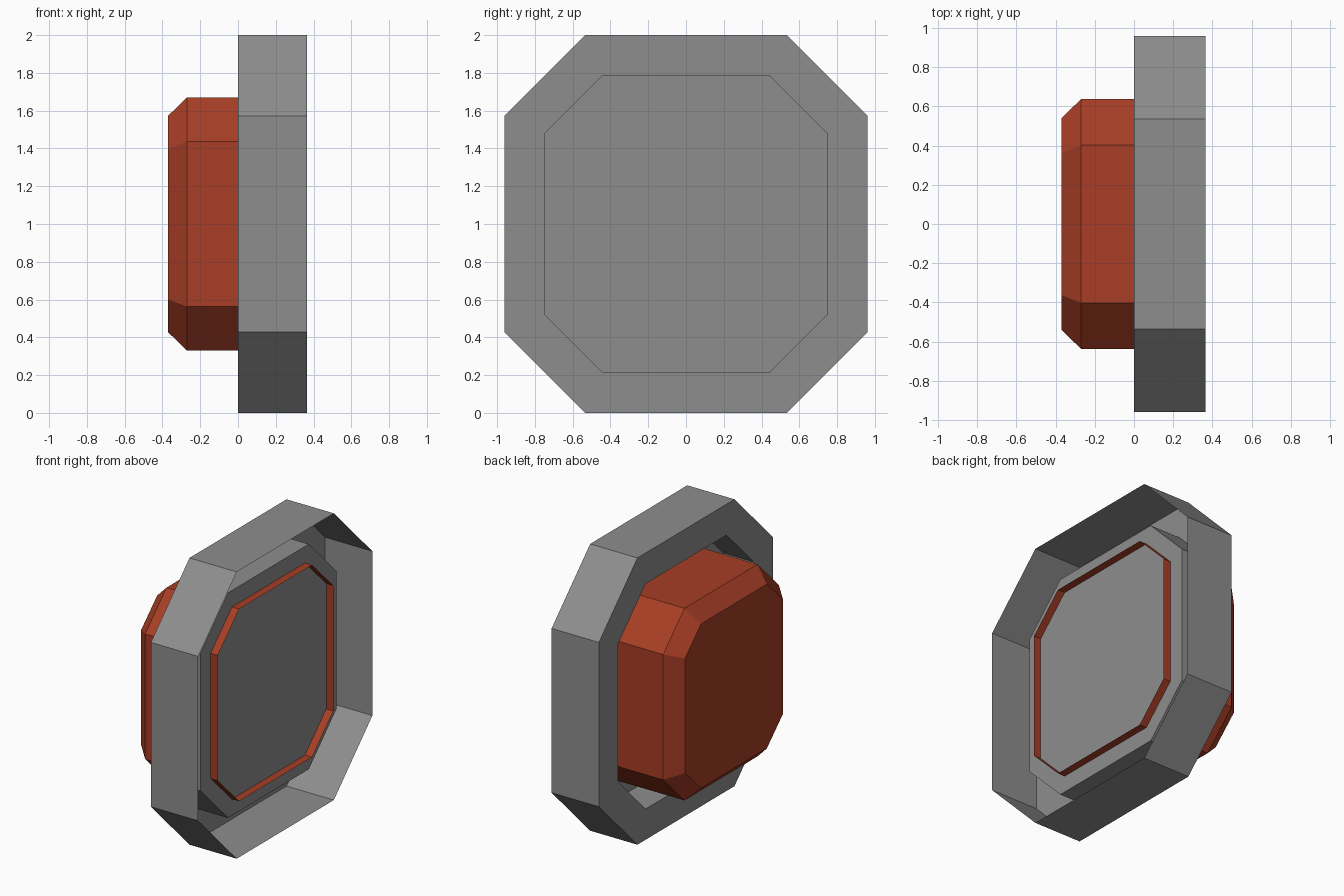
import bpy

if "Cube" in bpy.data.objects:
    bpy.data.objects.remove(bpy.data.objects["Cube"])


def material(name, rgb):
    m = bpy.data.materials.new(name)
    m.diffuse_color = (*rgb, 1.0)
    m.use_nodes = True
    m.node_tree.nodes["Principled BSDF"].inputs["Base Color"].default_value = m.diffuse_color
    return m


grey = material("grey_metal", (0.27, 0.27, 0.27))
red = material("rust_red", (0.39, 0.048, 0.019))


def octagon(x, half_y, half_z, flat_y, flat_z):
    """Octagon in the YZ plane around z = 1, with cut corners."""
    quarter = [(half_y, flat_z), (flat_y, half_z)]
    half = quarter + [(-y, z) for y, z in reversed(quarter)]
    ring = half + [(y, -z) for y, z in reversed(half)]
    return [(x, y, 1 + z) for y, z in ring]


def loft(name, loops, mat, cap_first=False):
    """Skin consecutive octagons; optionally close the first one."""
    n = 8
    verts = [v for loop in loops for v in loop]
    faces = []
    for k in range(len(loops) - 1):
        a, b = k * n, (k + 1) * n
        for i in range(n):
            j = (i + 1) % n
            faces.append((a + i, b + i, b + j, a + j))
    if cap_first:
        faces.append(tuple(range(n)))
    mesh = bpy.data.meshes.new(name)
    mesh.from_pydata(verts, [], faces)
    mesh.materials.append(mat)
    mesh.update()
    obj = bpy.data.objects.new(name, mesh)
    bpy.context.collection.objects.link(obj)
    return obj


OUTER = (0.96, 1.0, 0.535, 0.573)
INNER = (0.75, 0.785, 0.445, 0.48)
BODY = (0.637, 0.67, 0.402, 0.437)
NOSE = (0.54, 0.573, 0.362, 0.40)

# Outer band, back flange, inner wall and recessed plate as one thin shell
loft("housing_shell", [octagon(0.235, *INNER), octagon(0.0, *INNER),
                       octagon(0.0, *OUTER), octagon(0.365, *OUTER)],
     grey, cap_first=True)

# Red body: bevelled closed end, open rim poking through the plate
loft("red_body", [octagon(-0.37, *NOSE), octagon(-0.27, *BODY),
                  octagon(0.29, *BODY)], red, cap_first=True)
